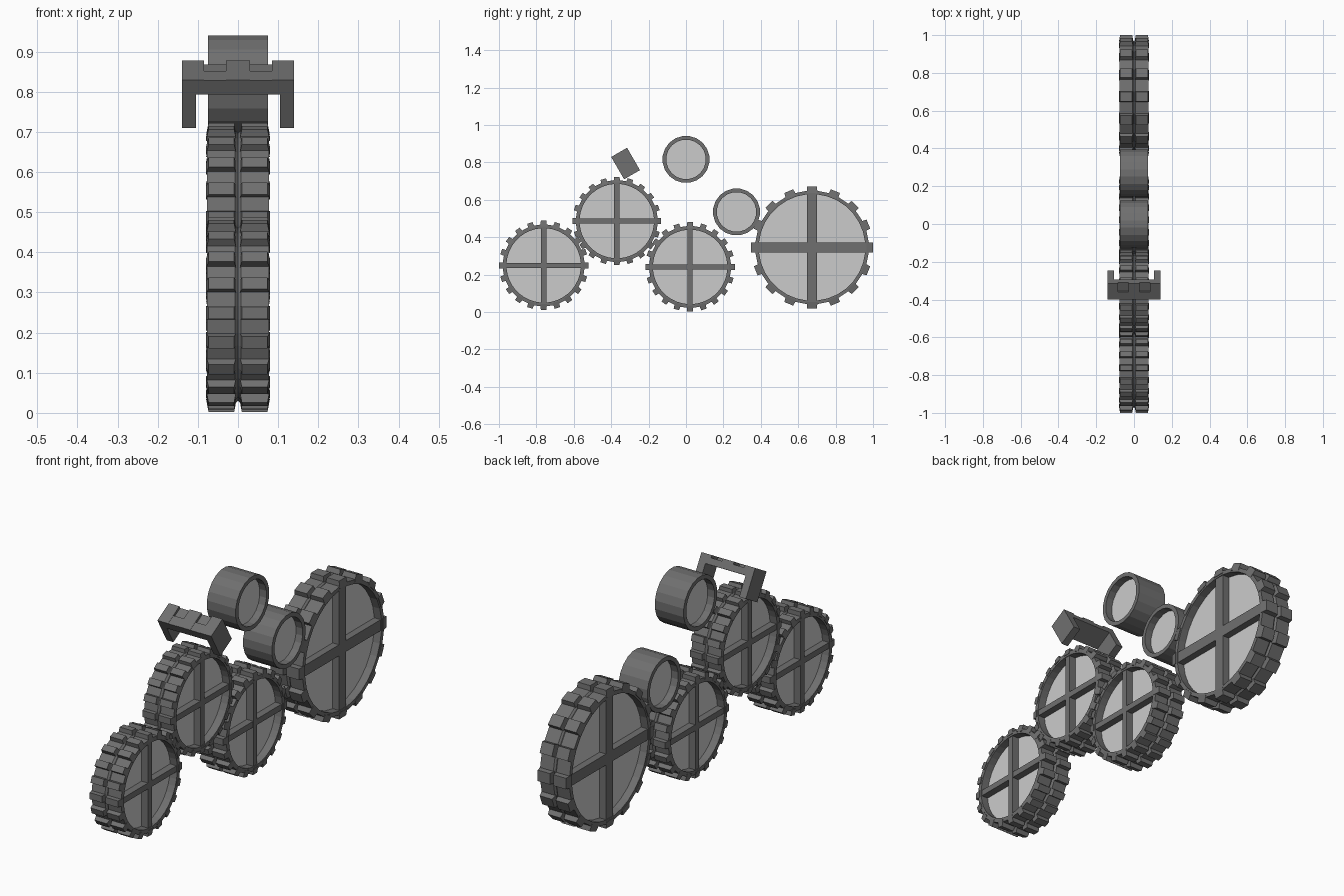
import bpy, bmesh, math
from mathutils import Matrix, Vector

if "Cube" in bpy.data.objects:
    bpy.data.objects.remove(bpy.data.objects["Cube"])


def material(name, v):
    m = bpy.data.materials.new(name)
    m.diffuse_color = (v, v, v, 1)
    m.use_nodes = True
    m.node_tree.nodes["Principled BSDF"].inputs["Base Color"].default_value = m.diffuse_color
    return m


DARK = material("dark_grey", 0.16)
LIGHT = material("light_grey", 0.55)


def finish(bm, name, mat, loc):
    bmesh.ops.recalc_face_normals(bm, faces=bm.faces[:])
    me = bpy.data.meshes.new(name)
    bm.to_mesh(me)
    bm.free()
    me.materials.append(mat)
    ob = bpy.data.objects.new(name, me)
    ob.location = loc
    bpy.context.collection.objects.link(ob)
    return ob


def box(bm, x0, x1, y0, y1, z0, z1):
    m = Matrix.Translation(((x0 + x1) / 2, (y0 + y1) / 2, (z0 + z1) / 2)) \
        @ Matrix.Diagonal((x1 - x0, y1 - y0, z1 - z0, 1))
    return bmesh.ops.create_cube(bm, size=1, matrix=m)["verts"]


def ring(bm, profile, n):
    """Sweep a closed (x, radius) profile around the x axis."""
    rows = []
    for i in range(n):
        a = 2 * math.pi * (i + 0.5) / n
        rows.append([bm.verts.new((x, r * math.cos(a), r * math.sin(a))) for x, r in profile])
    k = len(profile)
    for i in range(n):
        p, q = rows[i], rows[(i + 1) % n]
        for j in range(k):
            bm.faces.new((p[j], p[(j + 1) % k], q[(j + 1) % k], q[j]))


def disc(name, y, z, r, n):
    bm = bmesh.new()
    m = Matrix.Rotation(math.pi / 2, 4, 'Y') @ Matrix.Rotation(math.pi / n, 4, 'Z')
    bmesh.ops.create_cone(bm, cap_ends=True, segments=n, radius1=r, radius2=r, depth=0.08, matrix=m)
    finish(bm, name, LIGHT, (0, y, z))


def cog(name, y, z, r_tip, r_out, r_in, teeth, tooth_w, bar_w, n):
    bm = bmesh.new()
    w = 0.077
    # rim with a shallow centre groove
    ring(bm, [(-w, r_in), (-w, r_out), (-0.008, r_out), (0, r_out - 0.008),
              (0.008, r_out), (w, r_out), (w, r_in)], n)
    # two rows of tapered tread blocks
    for i in range(teeth):
        rot = Matrix.Rotation(2 * math.pi * i / teeth, 4, 'X')
        for s in (-1, 1):
            for v in box(bm, -0.038, 0.038, -tooth_w / 2, tooth_w / 2, r_out - 0.012, r_tip):
                if v.co.z > r_out:
                    v.co.x *= 0.84
                    v.co.y *= 0.9
                v.co.x += s * 0.0415
                v.co = rot @ v.co
    # crossed spokes
    e = r_in + 0.005
    box(bm, -0.074, 0.074, -bar_w / 2, bar_w / 2, -e, e)
    box(bm, -0.0735, 0.0735, -e, e, -bar_w / 2, bar_w / 2)
    finish(bm, name, DARK, (0, y, z))
    disc(name + "_disc", y, z, r_in + 0.004, n)


def roller(name, y, z, r_out, r_in, n=20):
    bm = bmesh.new()
    ring(bm, [(-0.075, r_in), (-0.075, r_out), (0.075, r_out), (0.075, r_in)], n)
    finish(bm, name, DARK, (0, y, z))
    disc(name + "_disc", y, z, r_in + 0.004, n)


# treaded wheels
cog("front_wheel", -0.761, 0.249, 0.239, 0.219, 0.199, 20, 0.034, 0.028, 40)
cog("upper_wheel", -0.37, 0.486, 0.236, 0.219, 0.199, 20, 0.034, 0.028, 40)
cog("middle_wheel", 0.022, 0.241, 0.239, 0.219, 0.199, 20, 0.034, 0.028, 40)
cog("rear_wheel", 0.674, 0.345, 0.326, 0.304, 0.285, 16, 0.058, 0.052, 32)

# smooth idler rollers
roller("top_roller", 0.0, 0.816, 0.126, 0.106)
roller("lower_roller", 0.27, 0.535, 0.126, 0.106)

# tilted U-shaped track link
bm = bmesh.new()
D = 0.098
box(bm, -0.14, 0.14, 0, D, -0.042, -0.012)
box(bm, -0.03, 0.03, 0, D, -0.012, 0)
for s in (-1, 1):
    def sided(a, b, *rest):
        box(bm, min(s * a, s * b), max(s * a, s * b), *rest)
    sided(0.085, 0.14, 0, D, -0.012, 0)
    sided(0.03, 0.085, 0, 0.046, -0.012, -0.001)
    sided(0.105, 0.14, 0, D, -0.138, -0.042)
link = finish(bm, "track_link", DARK, (0, -0.4, 0.829))
link.rotation_euler = (math.radians(30), 0, 0)
